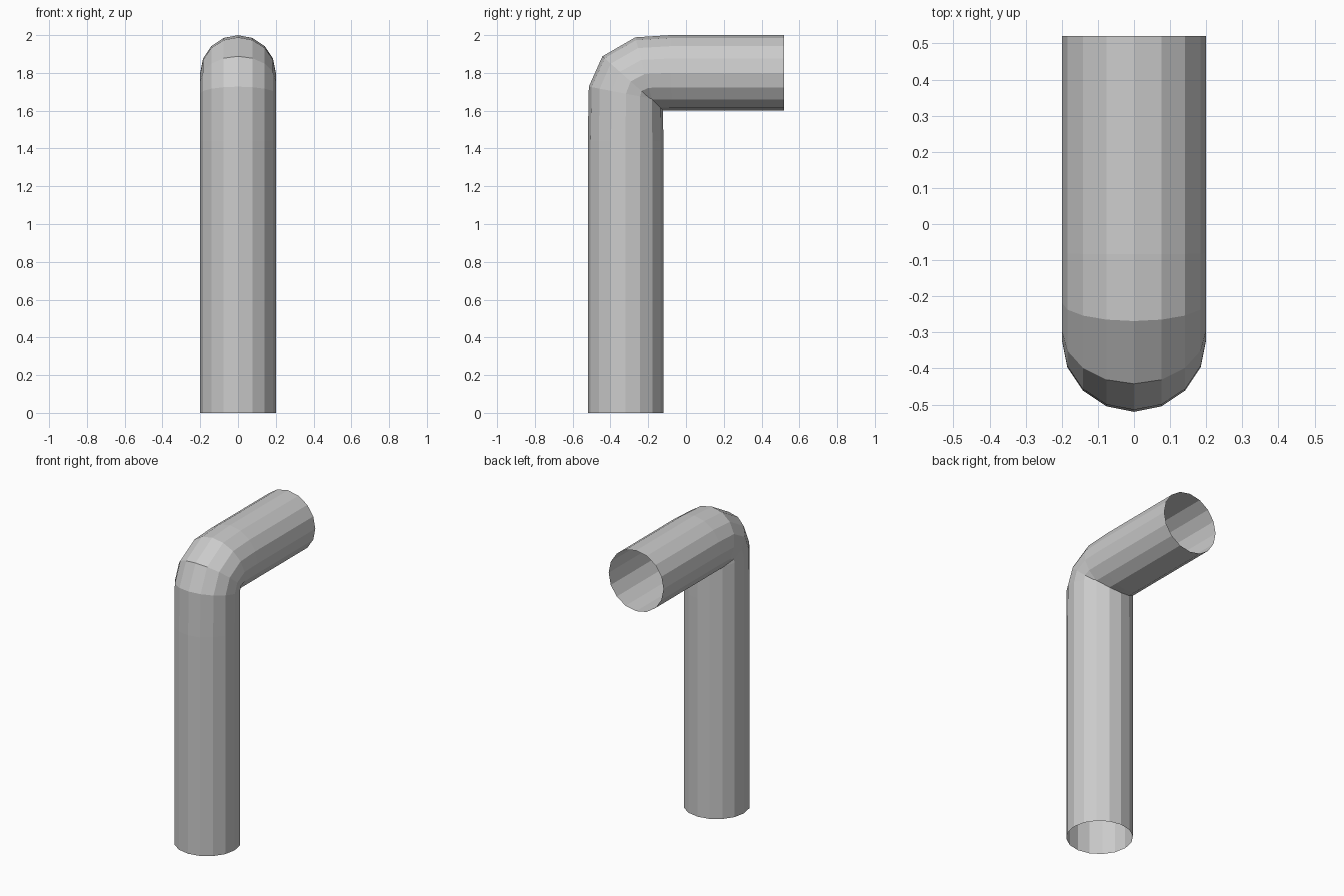
import bpy, bmesh
from math import sin, cos, tau
from mathutils import Vector

if "Cube" in bpy.data.objects:
    bpy.data.objects.remove(bpy.data.objects["Cube"])

RADIUS, SIDES = 0.2, 16
# Centre line of the pipe in the (y, z) plane: upright, elbow, horizontal arm
path = [Vector((0, y, z)) for y, z in [
    (-0.32, 0), (-0.32, 1.44), (-0.318, 1.69), (-0.293, 1.755),
    (-0.217, 1.795), (-0.08, 1.8), (0.52, 1.8)]]

side = Vector((1, 0, 0))


def tangent(i):
    """Average direction of the segments meeting at path point i."""
    segs = [(path[j + 1] - path[j]).normalized()
            for j in (i - 1, i) if 0 <= j < len(path) - 1]
    return sum(segs, Vector()).normalized()


# Sweep a 16-sided ring along the path, leaving both ends open
bm = bmesh.new()
rings = []
for i, p in enumerate(path):
    outward = tangent(i).cross(side)
    rings.append([bm.verts.new(p + RADIUS * (side * cos(tau * k / SIDES)
                                             - outward * sin(tau * k / SIDES)))
                  for k in range(SIDES)])
for a, b in zip(rings, rings[1:]):
    for k in range(SIDES):
        n = (k + 1) % SIDES
        bm.faces.new((a[k], a[n], b[n], b[k]))

# Orient faces outward from the pipe's centre line
first = bm.faces[:][0] if bm.faces else None
first.normal_update()
if first.normal.dot(first.calc_center_median() - (path[0] + path[1]) / 2) < 0:
    bmesh.ops.reverse_faces(bm, faces=bm.faces[:])

mesh = bpy.data.meshes.new("elbow_pipe")
bm.to_mesh(mesh)
bm.free()
bpy.context.collection.objects.link(bpy.data.objects.new("elbow_pipe", mesh))
